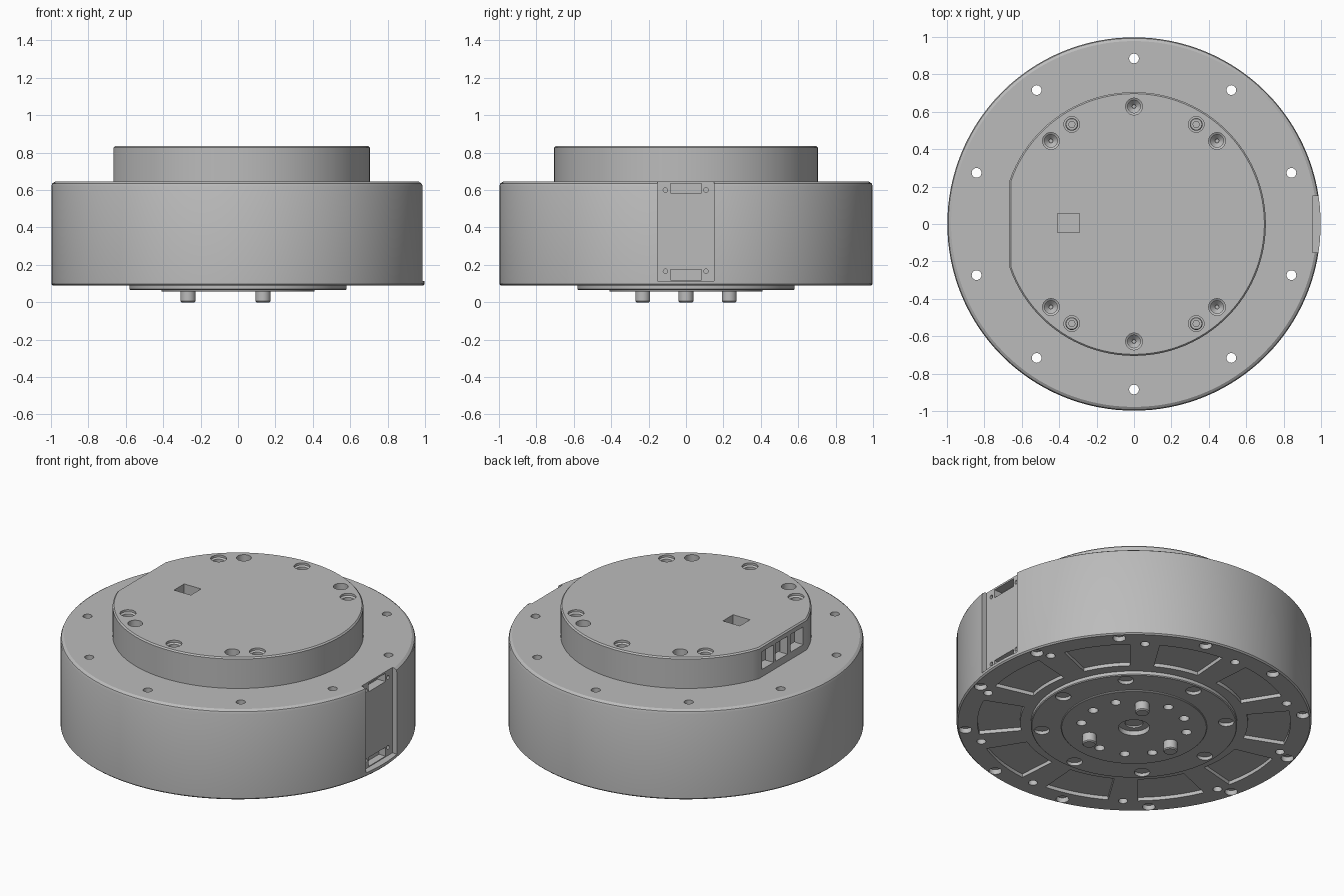
import bpy, bmesh, math
from mathutils import Matrix, Vector

if "Cube" in bpy.data.objects:
    bpy.data.objects.remove(bpy.data.objects["Cube"])

# Single metal grey
grey = bpy.data.materials.new("metal grey")
grey.use_nodes = True
grey.diffuse_color = (0.5, 0.5, 0.5, 1)
grey.node_tree.nodes["Principled BSDF"].inputs["Base Color"].default_value = (0.5, 0.5, 0.5, 1)


def polar(r, deg):
    a = math.radians(deg)
    return r * math.cos(a), r * math.sin(a)


def lathe(bm, profile, x=0, y=0, seg=24, mat=None):
    """Closed turned solid; profile is (radius, z) from bottom to top."""
    mat = mat or Matrix.Translation((x, y, 0))
    rings = [[bm.verts.new(mat @ Vector((*polar(r, 360 * i / seg), z))) for i in range(seg)]
             for r, z in profile]
    for a, b in zip(rings, rings[1:]):
        for i in range(seg):
            j = (i + 1) % seg
            bm.faces.new((a[i], a[j], b[j], b[i]))
    bm.faces.new(rings[0][::-1])
    bm.faces.new(rings[-1])


def prism(bm, outline, z0, z1, round_by=0, mat=None):
    """Extruded outline (counter-clockwise), optionally with rounded upright corners."""
    mat = mat or Matrix()
    part = bmesh.new()
    lo = [part.verts.new((x, y, z0)) for x, y in outline]
    hi = [part.verts.new((x, y, z1)) for x, y in outline]
    n = len(outline)
    part.faces.new(lo[::-1])
    part.faces.new(hi)
    for i in range(n):
        part.faces.new((lo[i], lo[(i + 1) % n], hi[(i + 1) % n], hi[i]))
    if round_by:
        part.edges.ensure_lookup_table()
        corners = [e for e in part.edges if abs(e.verts[0].co.z - e.verts[1].co.z) > 1e-4
                   and e.calc_face_angle(0) > 0.6]
        bmesh.ops.bevel(part, geom=corners, offset=round_by, segments=5, affect='EDGES')
    part.transform(mat)
    tmp = bpy.data.meshes.new("tmp")
    part.to_mesh(tmp)
    part.free()
    bm.from_mesh(tmp)
    bpy.data.meshes.remove(tmp)


def rect(x0, x1, y0, y1):
    return [(x0, y0), (x1, y0), (x1, y1), (x0, y1)]


def make(name, build):
    bm = bmesh.new()
    build(bm)
    bmesh.ops.recalc_face_normals(bm, faces=bm.faces)
    me = bpy.data.meshes.new(name)
    bm.to_mesh(me)
    bm.free()
    ob = bpy.data.objects.new(name, me)
    bpy.context.collection.objects.link(ob)
    return ob


def cut(target, build):
    cutter = make("cutter", build)
    cutter.hide_render = True
    mod = target.modifiers.new("cut", 'BOOLEAN')
    mod.operation, mod.solver, mod.object = 'DIFFERENCE', 'EXACT', cutter
    bpy.context.view_layer.objects.active = target
    bpy.ops.object.modifier_apply(modifier=mod.name)
    bpy.data.objects.remove(cutter)


def finish(ob):
    ob.data.materials.clear()
    ob.data.materials.append(grey)
    bpy.ops.object.select_all(action='DESELECT')
    ob.select_set(True)
    bpy.context.view_layer.objects.active = ob
    bpy.ops.object.shade_smooth_by_angle(angle=math.radians(30))


# Local (x, y, z) -> world (z, x, y): for shapes cut along x
SIDE = Matrix(((0, 0, 1, 0), (1, 0, 0, 0), (0, 1, 0, 0), (0, 0, 0, 1)))

# Main housing drum
housing = make("housing", lambda bm: lathe(bm, [
    (0.99, 0.09), (0.998, 0.098), (0.998, 0.622), (0.993, 0.635), (0.978, 0.645)], seg=128))


def rim_holes(bm):
    for k in range(10):
        lathe(bm, [(0.026, 0), (0.026, 0.8)], *polar(0.885, 18 + 36 * k))
    for k in range(12):  # screw counterbores on the underside edge
        lathe(bm, [(0.036, 0.05), (0.036, 0.12), (0.016, 0.12), (0.016, 0.15)],
              *polar(0.952, 15 + 30 * k))


def underside_pockets(bm):
    for k in range(10):
        arc = range(-6, 7)
        outline = ([polar(0.88, 36 * k + 12.5 * i / 6) for i in arc]
                   + [polar(0.64, 36 * k - 12 * i / 6) for i in arc])
        prism(bm, outline, 0.05, 0.112, 0.045)


def connector_recess(bm):
    prism(bm, rect(0.955, 1.1, -0.153, 0.15), 0.115, 0.7)


def connector_ports(bm):
    prism(bm, rect(-0.083, 0.083, 0.583, 0.634), 0.9, 0.97, 0.024, SIDE)
    prism(bm, rect(-0.083, 0.083, 0.12, 0.175), 0.91, 0.97, 0, SIDE)
    for y in (-0.11, 0.107):
        for z in (0.6, 0.166):
            lathe(bm, [(0.012, 0.91), (0.012, 0.97)], seg=16,
                  mat=SIDE @ Matrix.Translation((y, z, 0)))


for step in (rim_holes, underside_pockets, connector_recess, connector_ports):
    cut(housing, step)
finish(housing)

# Rear cap: round with one flat side
R, FLAT = 0.705, -0.665
half = 180 - math.degrees(math.acos(-FLAT / R))


def cap_outline(inset):
    return [polar(R - inset, -half + 2 * half * i / 96) for i in range(97)]


def build_cap(bm):
    levels = [(0, 0.63), (0, 0.827), (0.008, 0.835)]
    rings = [[bm.verts.new((max(x, FLAT + d), y, z)) for x, y in cap_outline(d)] for d, z in levels]
    for a, b in zip(rings, rings[1:]):
        for i in range(97):
            j = (i + 1) % 97
            bm.faces.new((a[i], a[j], b[j], b[i]))
    bm.faces.new(rings[0][::-1])
    bm.faces.new(rings[-1])


cap = make("rear_cap", build_cap)
sunk = [45, 90, 135, 225, 270, 315]
socket = [58, 122, 238, 302]


def cap_holes(bm):
    for a in sunk:  # countersunk holes
        lathe(bm, [(0.01, 0.74), (0.01, 0.765), (0.034, 0.79), (0.034, 0.815),
                   (0.045, 0.822), (0.045, 0.86)], *polar(0.628, a))
    for a in socket:  # deep counterbores
        lathe(bm, [(0.042, 0.75), (0.042, 0.86)], *polar(0.628, a))
    prism(bm, rect(-0.408, -0.292, -0.045, 0.055), 0.77, 0.86, 0.014)


def cap_ports(bm):
    for y0, y1, z0, z1 in ((0.09, 0.205, 0.69, 0.8), (-0.045, 0.07, 0.69, 0.8),
                           (-0.2, -0.075, 0.69, 0.8)):
        prism(bm, rect(y0, y1, z0, z1), -0.75, -0.6, 0, SIDE)


cut(cap, cap_holes)
cut(cap, cap_ports)
finish(cap)

# Socket screws inside the counterbores
for n, a in enumerate(socket):
    screw = make(f"cap_screw_{n + 1}", lambda bm: lathe(
        bm, [(0.034, 0.74), (0.034, 0.785), (0.03, 0.79)], *polar(0.628, a)))
    cut(screw, lambda bm: lathe(bm, [(0.018, 0.765), (0.018, 0.82)], *polar(0.628, a), seg=6))
    finish(screw)

# Plug bodies inside the side ports
plugs = make("port_plugs", lambda bm: [
    prism(bm, rect(y0, y1, z0, z1), -0.63, -0.59, 0, SIDE)
    for y0, y1, z0, z1 in ((0.115, 0.18, 0.71, 0.775), (-0.02, 0.045, 0.71, 0.775),
                           (-0.17, -0.105, 0.71, 0.775))])
finish(plugs)

# Output flange ring on the underside
flange = make("output_flange", lambda bm: lathe(
    bm, [(0.575, 0.065), (0.58, 0.07), (0.58, 0.1)], seg=96))
cut(flange, lambda bm: [lathe(bm, [(0.044, 0.04), (0.044, 0.085)], *polar(0.52, 45 * k))
                        for k in range(8)])
cut(flange, lambda bm: lathe(bm, [(0.38, 0.04), (0.38, 0.095)], seg=96))
finish(flange)

# Output hub with its bolt circle and centre bore
hub = make("output_hub", lambda bm: lathe(
    bm, [(0.407, 0.057), (0.41, 0.06), (0.41, 0.0655), (0.379, 0.0655), (0.379, 0.15)], seg=96))


def hub_holes(bm):
    for k in range(12):
        if k % 4 != 2:
            lathe(bm, [(0.028, 0.03), (0.028, 0.11)], *polar(0.3, 30 * k))
    lathe(bm, [(0.088, 0.03), (0.088, 0.085), (0.05, 0.085), (0.05, 0.13)], seg=48)


cut(hub, hub_holes)
# Clear space in the housing for the sunken hub
cut(housing, lambda bm: lathe(bm, [(0.37, 0.05), (0.37, 0.149)], seg=64))
finish(housing)
finish(hub)

# Three drive pins
for n, a in enumerate((60, 180, 300)):
    pin = make(f"drive_pin_{n + 1}", lambda bm: lathe(
        bm, [(0.034, 0), (0.04, 0.006), (0.04, 0.08)], *polar(0.267, a), seg=32))
    finish(pin)
